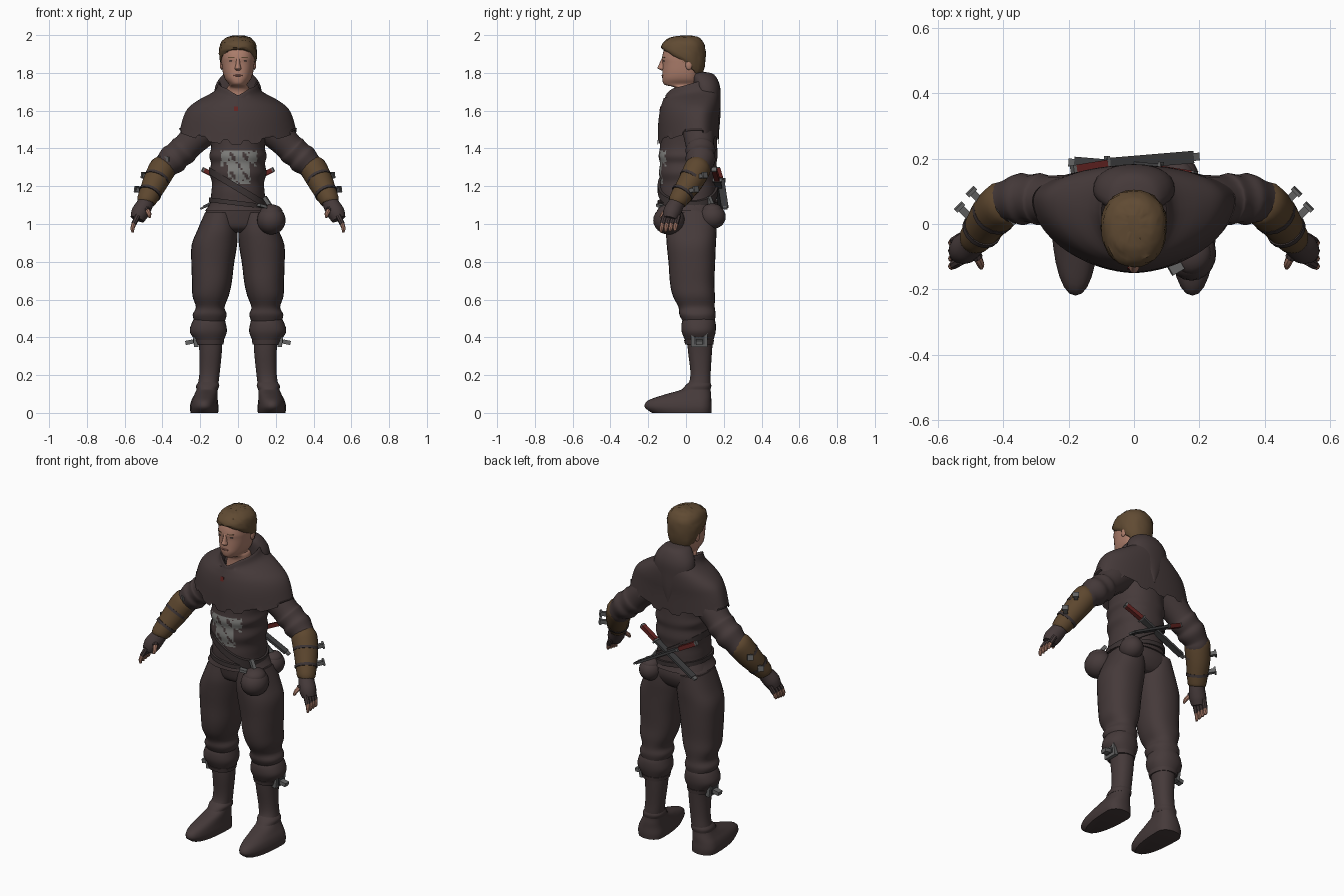
import bpy, bmesh, math, random
from mathutils import Vector, Matrix

random.seed(4)
if "Cube" in bpy.data.objects:
    bpy.data.objects.remove(bpy.data.objects["Cube"])


def material(name, r, g, b):
    m = bpy.data.materials.new(name)
    m.use_nodes = True
    m.diffuse_color = (r, g, b, 1)
    m.node_tree.nodes["Principled BSDF"].inputs["Base Color"].default_value = (r, g, b, 1)
    return m


cloth = material("dark cloth", .06, .042, .042)
belt_leather = material("dark belt leather", .045, .034, .034)
leather = material("brown leather", .11, .063, .028)
skin_tone = material("skin", .42, .21, .15)
hair_brown = material("brown hair", .118, .07, .033)
steel = material("steel", .13, .13, .13)
dark_steel = material("dark steel", .05, .05, .052)
patch_grey = material("patch grey", .21, .21, .2)
dark_red = material("dark red", .13, .018, .016)
lip_tone = material("lips", .34, .14, .11)


# Shared helpers
def finish(name, bm, mats, mirror=False, paint=None):
    bmesh.ops.recalc_face_normals(bm, faces=bm.faces)
    if paint:
        for f in bm.faces:
            f.material_index = paint(f.calc_center_median())
    mesh = bpy.data.meshes.new(name)
    bm.to_mesh(mesh)
    bm.free()
    for m in mats:
        mesh.materials.append(m)
    ob = bpy.data.objects.new(name, mesh)
    bpy.context.collection.objects.link(ob)
    if mirror:
        ob.modifiers.new("Mirror", "MIRROR").use_mirror_merge = False
    bpy.ops.object.select_all(action="DESELECT")
    ob.select_set(True)
    bpy.context.view_layer.objects.active = ob
    bpy.ops.object.shade_smooth_by_angle(angle=math.radians(40))


def smooth(rows, k):
    rows = [Vector(r) for r in rows]
    out = []
    for i in range(len(rows) - 1):
        a, b, c = rows[max(i - 1, 0)], rows[i], rows[i + 1]
        d = rows[min(i + 2, len(rows) - 1)]
        for j in range(k):
            t = j / k
            out.append(b + (c - a) * (t / 2) + (a * 2 - b * 5 + c * 4 - d) * (t * t / 2)
                       + (b * 3 - a - c * 3 + d) * (t ** 3 / 2))
    return out + [rows[-1]]


def bridge(name, rings, mats, mirror, paint=None, cap=True):
    bm = bmesh.new()
    loops = [[bm.verts.new(p) for p in ring] for ring in rings]
    n = len(loops[0])
    for lo, hi in zip(loops, loops[1:]):
        for i in range(n):
            j = (i + 1) % n
            bm.faces.new((lo[i], lo[j], hi[j], hi[i]))
    if cap:
        bm.faces.new(loops[0])
        bm.faces.new(loops[-1])
    finish(name, bm, mats, mirror, paint)


def loft(name, rows, mats, n=28, k=4, mirror=False, warp=None, paint=None, cap=True,
         power=.9, front_power=.9):
    """Rows: centre x, y, z, half width, front depth, back depth, rise at the back."""
    rows = smooth([tuple(r) + (0,) * (7 - len(r)) for r in rows], k)
    rings = []
    for i, (x, y, z, w, front, back, rise) in enumerate(rows):
        ring = []
        for j in range(n):
            s, c = math.sin(math.tau * j / n), math.cos(math.tau * j / n)
            depth, e = (back, power) if c > 0 else (front, front_power)
            px = x + w * math.copysign(abs(s) ** e, s)
            py = y + depth * math.copysign(abs(c) ** e, c)
            co = Vector((px, py, z + rise * c))
            if warp:
                warp(co, i / (len(rows) - 1))
            ring.append(co)
        rings.append(ring)
    bridge(name, rings, mats, mirror, paint, cap)


def tube(name, path, mat, n=16, k=4, mirror=True):
    """Path points: x, y, z, radius."""
    path = smooth(path, k)
    rings = []
    for i, p in enumerate(path):
        t = (path[min(i + 1, len(path) - 1)] - path[max(i - 1, 0)]).xyz.normalized()
        u = t.cross(Vector((0, 1, 0))).normalized()
        v = t.cross(u)
        rings.append([p.xyz + (u * math.cos(a) + v * math.sin(a)) * p.w
                      for a in (math.tau * j / n for j in range(n))])
    bridge(name, rings, [mat], mirror)


def beam(name, p, q, wide, deep, mat, mirror=False):
    p, q = Vector(p), Vector(q)
    turn = (q - p).to_track_quat("Z", "Y").to_matrix().to_4x4()
    size = Matrix.Diagonal((wide, deep, (q - p).length, 1))
    bm = bmesh.new()
    bmesh.ops.create_cube(bm, size=1, matrix=Matrix.Translation((p + q) / 2) @ turn @ size)
    finish(name, bm, [mat], mirror)


def ball(name, loc, radii, mat, mirror=False):
    bm = bmesh.new()
    bmesh.ops.create_uvsphere(bm, u_segments=20, v_segments=12, radius=1,
                              matrix=Matrix.Translation(loc) @ Matrix.Diagonal((*radii, 1)))
    finish(name, bm, [mat], mirror)


# Head and face
loft("head", [(0, .01, 1.62, .07, .07, .07), (0, .01, 1.715, .06, .065, .07),
              (0, 0, 1.737, .048, .113, .07), (0, 0, 1.765, .068, .125, .07),
              (0, 0, 1.8, .08, .125, .075), (0, 0, 1.85, .087, .124, .085),
              (0, 0, 1.885, .089, .126, .09), (0, 0, 1.94, .085, .108, .088),
              (0, 0, 1.98, .05, .06, .06)], [skin_tone], n=36, power=.85, front_power=.85)
loft("nose", [(0, -.115, 1.812, .012, .012, .01), (0, -.118, 1.824, .018, .032, .01),
              (0, -.118, 1.84, .013, .027, .01), (0, -.118, 1.88, .008, .009, .01)],
     [skin_tone], n=14)
ball("ear", (.087, .015, 1.842), (.009, .018, .026), skin_tone, True)
ball("eye", (.034, -.114, 1.863), (.012, .007, .004), dark_steel, True)
beam("eyebrow", (.019, -.124, 1.881), (.052, -.113, 1.882), .004, .005, hair_brown, True)
ball("mouth", (0, -.123, 1.786), (.024, .006, .005), lip_tone)


def tousle(co, t):
    co += Vector([random.uniform(-.003, .003) for _ in range(3)])


loft("hair", [(0, 0, 1.85, .086, .118, .074, -.075), (0, 0, 1.868, .097, .128, .094, -.06),
              (0, 0, 1.915, .1, .131, .103, -.025), (0, 0, 1.955, .092, .118, .098, -.008),
              (0, 0, 1.985, .066, .085, .074), (0, 0, 1.997, .02, .03, .03)],
     [hair_brown], n=30, k=3, warp=tousle)


# Torso with a worn painted patch on the chest
def patch(c):
    wide = .095 if c.z > 1.3 else .06
    inside = c.y < -.05 and abs(c.x - .005) < wide and 1.215 < c.z < 1.385
    worn = math.sin(abs(c.x - .005) * 80 + 1.9) * math.sin(c.z * 62 + 2.3)
    worn += .4 * math.sin(c.x * 190 + c.z * 130)
    return 1 if inside and worn < .42 else 0


loft("tunic", [(0, .02, 1.52, .15, .155, .14), (0, .02, 1.41, .142, .158, .145),
               (0, .02, 1.36, .152, .165, .147), (0, .02, 1.32, .143, .158, .142),
               (0, .02, 1.27, .151, .163, .145), (0, .02, 1.22, .138, .155, .138),
               (0, .02, 1.17, .141, .158, .138), (0, .02, 1.11, .148, .155, .138),
               (0, .02, 1.07, .175, .16, .15)], [cloth, patch_grey], n=96, k=6, paint=patch)
loft("trouser_seat", [(0, .04, 1.12, .14, .14, .11), (0, .05, 1.04, .18, .14, .115),
                      (0, .05, .98, .17, .125, .095), (0, .05, .955, .09, .08, .07)], [cloth])


# Shoulder cape with a notched neck, a stepped hem, and the hood lying on the back
def cape_edges(co, t):
    if t < .34 and co.y < .03:
        co.z -= .028 * max(0, 1 - abs(co.x) / .06)
    co.z += .06 * t ** 3 * min(1, abs(co.x) / .3) ** 2
    if t > .97 and math.sin(math.atan2(co.x, co.y) * 9 + 1) > .2:
        co.z += .028


loft("cape", [(0, .03, 1.68, .08, .11, .08), (0, .03, 1.745, .1, .135, .115, .036),
              (0, .04, 1.7, .125, .155, .132, .025), (0, .06, 1.655, .205, .185, .12, .01),
              (0, .07, 1.605, .26, .207, .11), (0, .07, 1.535, .289, .217, .105),
              (0, .07, 1.42, .312, .22, .103)], [cloth], n=90, warp=cape_edges, cap=False,
     front_power=1.12)
loft("hood", [(0, .07, 1.805, .035, .03, .03), (0, .08, 1.79, .08, .05, .07),
              (0, .1, 1.73, .12, .06, .08), (0, .11, 1.65, .12, .06, .073),
              (0, .12, 1.57, .07, .05, .062), (0, .14, 1.49, .012, .02, .035)], [cloth])
beam("collar_clasp", (-.01, -.131, 1.622), (-.01, -.136, 1.597), .02, .01, dark_red)


# Belts
def belt(name, z, slope, high):
    def lean(co, t):
        co.z += slope * co.x
    loft(name, [(0, .02, z + h, .153, .17, .15) for h in (-high / 2, high / 2)],
         [belt_leather], n=48, k=1, warp=lean)


belt("waist_belt", 1.11, -.12, .025)
belt("slung_belt", 1.19, -.6, .04)
beam("belt_buckle", (.11, -.143, 1.1), (.145, -.123, 1.09), .035, .015, steel)

# Pouches hanging on the left hip
for label, x, y, z, r in (("front", .176, -.09, 1.02, .076), ("rear", .135, .14, 1.038, .064)):
    ball(label + "_pouch", (x, y, z), (r, r * 1.1, r), cloth)
    ball(label + "_pouch_flap", (x, y, z + r * .55), (r * .8, r * .85, r * .55), cloth)
    beam(label + "_pouch_strap", (x, y, z + r * .9), (x * .8, y * .85, z + r * 1.6), .02, .02, steel)

# Two crossed daggers behind the waist
for label, s, y in (("left", 1, 0), ("right", -1, .018)):
    grip, guard, tip = [Vector((s * a, b + y, c)) for a, b, c in
                        ((.18, .15, 1.285), (.085, .165, 1.235), (-.18, .187, 1.09))]
    beam(label + "_dagger_grip", grip, guard, .026, .024, dark_red)
    beam(label + "_dagger_pommel", grip, grip.lerp(guard, -.1), .026, .024, steel)
    beam(label + "_dagger_guard", guard, guard.lerp(tip, .03), .05, .022, steel)
    beam(label + "_dagger_sheath", guard, tip, .038, .014, dark_steel)
    beam(label + "_dagger_tip", tip, tip.lerp(guard, -.07), .024, .01, steel)

# Arms
tube("sleeve", [(.13, .06, 1.53, .085), (.21, .068, 1.47, .082), (.27, .074, 1.41, .075),
                (.29, .076, 1.39, .08), (.32, .077, 1.365, .074), (.345, .076, 1.342, .08),
                (.38, .07, 1.31, .067), (.4, .06, 1.285, .068), (.43, .03, 1.24, .055)], cloth)
tube("bracer", [(.388, .07, 1.31, .055), (.398, .063, 1.297, .071), (.436, .025, 1.225, .067),
                (.465, -.015, 1.165, .058), (.487, -.045, 1.12, .05), (.49, -.05, 1.11, .038)], leather)
for label, t in (("upper", .25), ("lower", .72)):
    a = Vector((.41, .055, 1.28)).lerp(Vector((.487, -.045, 1.12)), t)
    step = Vector((.003, -.004, -.006))
    r = .072 - .014 * t
    tube(label + "_bracer_strap", [(*(a - step), r), (*(a + step), r)], belt_leather, k=1)
    out = Vector((.045, .045, .012))
    beam(label + "_bracer_buckle", a + out * .9, a + out * 1.6, .022, .022, steel, True)
    beam(label + "_bracer_buckle_end", a + out * 1.45, a + out * 1.62, .034, .032, steel, True)
beam("elbow_buckle", (-.415, .055, 1.347), (-.36, .005, 1.343), .025, .025, steel)
tube("glove", [(.48, -.035, 1.135, .04), (.495, -.055, 1.1, .044), (.518, -.075, 1.06, .047),
               (.533, -.085, 1.025, .038)], cloth)
for i in range(4):
    y = -.122 + .024 * i
    tube("finger_glove", [(.53, y + .01, 1.045, .015), (.552, y - .003, 1.0, .014)], cloth, n=8, k=2)
    tube("fingertip", [(.55, y - .002, 1.005, .012), (.559, y - .008, .975, .011),
                       (.556, y - .01, .955 + .004 * i, .006)], skin_tone, n=8, k=2)
tube("thumb_glove", [(.5, -.07, 1.09, .022), (.478, -.105, 1.07, .016)], cloth, n=8, k=2)
tube("thumb_tip", [(.48, -.1, 1.072, .013), (.47, -.123, 1.052, .012),
                   (.468, -.135, 1.035, .006)], skin_tone, n=8, k=2)

# Legs and boots
loft("trouser_leg", [(.095, .05, 1.06, .08, .142, .11), (.108, .05, .97, .106, .155, .112),
                     (.125, .05, .89, .12, .152, .108), (.134, .05, .79, .113, .142, .104),
                     (.138, .055, .69, .105, .14, .095), (.145, .06, .62, .096, .13, .093),
                     (.147, .06, .56, .076, .1, .092), (.15, .06, .52, .09, .095, .097),
                     (.15, .065, .48, .078, .08, .085)], [cloth], mirror=True)
loft("boot_cuff", [(.15, .065, .51, .075, .075, .08), (.155, .065, .475, .09, .088, .092),
                   (.157, .065, .43, .098, .088, .092), (.152, .065, .385, .076, .07, .08),
                   (.15, .065, .36, .06, .06, .07)], [cloth], mirror=True)
loft("boot", [(.15, .07, .42, .066, .065, .075), (.145, .07, .33, .06, .06, .068),
              (.15, .075, .22, .054, .052, .056), (.157, .075, .16, .054, .06, .056),
              (.163, .07, .125, .056, .09, .06), (.17, .07, .095, .062, .19, .063),
              (.177, .07, .065, .07, .272, .064), (.179, .07, .03, .076, .288, .066),
              (.178, .07, 0, .073, .25, .064)], [cloth], mirror=True)
loft("ankle_wrap", [(.157, .073, .165, .05, .055, .055), (.16, .072, .145, .061, .075, .062),
                    (.163, .07, .125, .057, .09, .06)], [cloth], mirror=True)
loft("boot_strap", [(.152, .065, .385, .079, .075, .083), (.15, .065, .362, .072, .07, .08)],
     [cloth], k=1, mirror=True)
beam("boot_buckle", (.212, .07, .388), (.236, .07, .385), .085, .075, steel, True)
beam("boot_buckle_inset", (.236, .07, .385), (.239, .07, .385), .055, .045, dark_steel, True)
beam("boot_buckle_tongue", (.238, .07, .378), (.278, .07, .37), .036, .022, steel, True)
